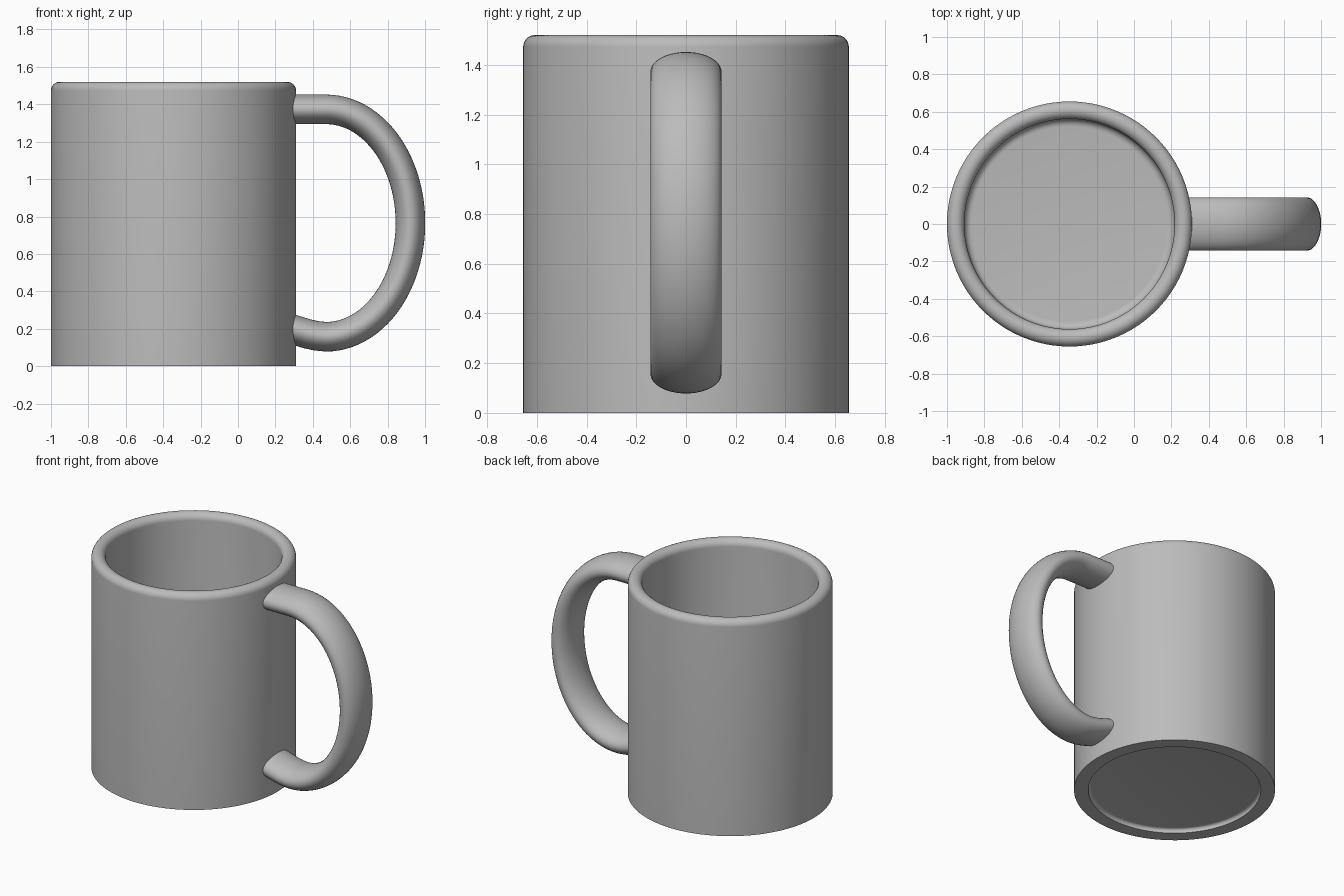
import bpy, bmesh
from math import sin, cos, pi, radians
from mathutils import Vector

cube = bpy.data.objects.get("Cube")
if cube:
    bpy.data.objects.remove(cube, do_unlink=True)

CENTRE_X, RADIUS, INNER, HEIGHT = -0.345, 0.655, 0.562, 1.52
FLOOR, RECESS = 0.1, 0.03

glaze = bpy.data.materials.new("grey glaze")
glaze.use_nodes = True
glaze.diffuse_color = (0.5, 0.5, 0.5, 1)
glaze.node_tree.nodes["Principled BSDF"].inputs["Base Color"].default_value = (0.5, 0.5, 0.5, 1)


def arc(cx, cz, rx, rz, start, end, steps):
    """Points on an elliptical arc, angles in degrees."""
    angles = [radians(start + (end - start) * i / steps) for i in range(steps + 1)]
    return [(cx + rx * cos(a), cz + rz * sin(a)) for a in angles]


def finish(bm, name):
    bmesh.ops.recalc_face_normals(bm, faces=bm.faces)
    mesh = bpy.data.meshes.new(name)
    bm.to_mesh(mesh)
    bm.free()
    mesh.materials.append(glaze)
    obj = bpy.data.objects.new(name, mesh)
    bpy.context.collection.objects.link(obj)
    bpy.ops.object.select_all(action="DESELECT")
    obj.select_set(True)
    bpy.context.view_layer.objects.active = obj
    bpy.ops.object.shade_smooth_by_angle(angle=radians(35))
    return obj


def bridge_rings(bm, rings):
    n = len(rings[0])
    for a, b in zip(rings, rings[1:]):
        for i in range(n):
            j = (i + 1) % n
            bm.faces.new((a[i], a[j], b[j], b[i]))
    bm.faces.new(rings[0])
    bm.faces.new(rings[-1])


# Mug body: one lathed profile from the underside recess, over the rim, to the inner floor
lip = (RADIUS - INNER) / 2
profile = arc(INNER - 0.02, RECESS - 0.02, 0.02, 0.02, 90, 0, 5)
profile += [(INNER, 0), (RADIUS, 0)]
profile += arc(RADIUS - lip, HEIGHT - lip, lip, lip, 0, 180, 16)
profile += arc(INNER - 0.04, FLOOR + 0.04, 0.04, 0.04, 0, -90, 6)
SIDES = 96
bm = bmesh.new()
bridge_rings(bm, [[bm.verts.new((CENTRE_X + r * cos(2 * pi * i / SIDES),
                                 r * sin(2 * pi * i / SIDES), z))
                   for i in range(SIDES)] for r, z in profile])
finish(bm, "mug_body")

# Handle: oval section swept along a flat top, a half ellipse and a raised lower end
path = [(0.25, 1.373), (0.36, 1.373)]
path += arc(0.47, 0.765, 0.452, 0.608, 90, -90, 48)
path += [(0.42, 0.162), (0.37, 0.173), (0.32, 0.188), (0.25, 0.21)]
bm = bmesh.new()
rings = []
for k, (x, z) in enumerate(path):
    before, after = path[max(k - 1, 0)], path[min(k + 1, len(path) - 1)]
    along = Vector((after[0] - before[0], 0, after[1] - before[1])).normalized()
    out = Vector((-along.z, 0, along.x))
    rings.append([bm.verts.new(Vector((x, 0, z)) + out * 0.079 * cos(t)
                               + Vector((0, 0.143 * sin(t), 0)))
                  for t in (2 * pi * i / 40 for i in range(40))])
bridge_rings(bm, rings)
finish(bm, "handle")
